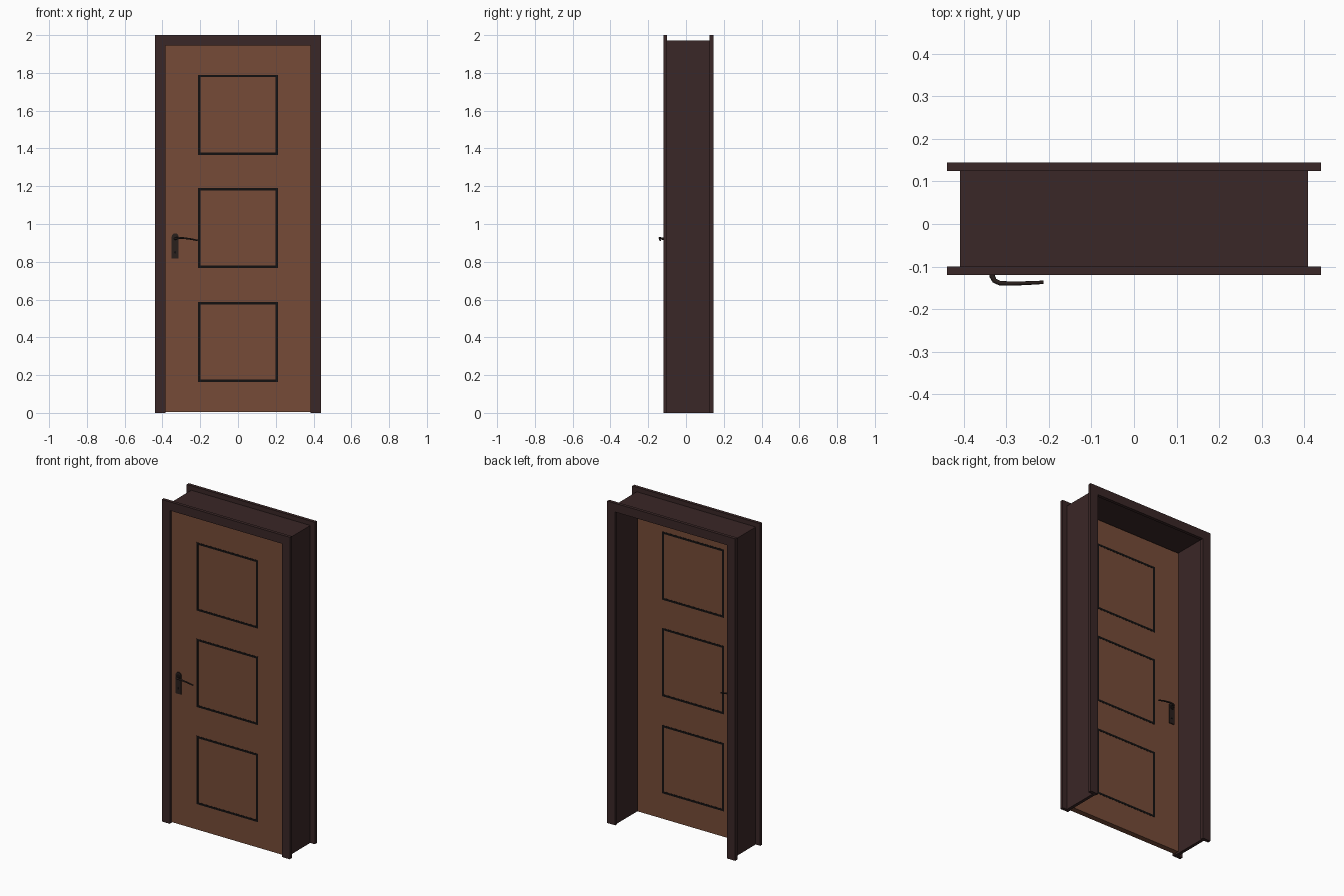
import bpy, bmesh, math
from mathutils import Matrix, Vector

cube = bpy.data.objects.get("Cube")
if cube:
    bpy.data.objects.remove(cube, do_unlink=True)


def material(name, rgb):
    m = bpy.data.materials.new(name)
    m.use_nodes = True
    col = (*rgb, 1)
    m.diffuse_color = col
    m.node_tree.nodes["Principled BSDF"].inputs["Base Color"].default_value = col
    return m


FRAME = material("dark frame wood", (0.042, 0.020, 0.020))
WOOD = material("brown door wood", (0.180, 0.070, 0.039))
LINE = material("black groove", (0.006, 0.005, 0.005))
METAL = material("dark bronze", (0.022, 0.014, 0.012))


def add(name, bm, mat, smooth=False):
    bmesh.ops.recalc_face_normals(bm, faces=bm.faces)
    me = bpy.data.meshes.new(name)
    bm.to_mesh(me)
    bm.free()
    me.materials.append(mat)
    ob = bpy.data.objects.new(name, me)
    bpy.context.collection.objects.link(ob)
    if smooth:
        bpy.ops.object.select_all(action='DESELECT')
        ob.select_set(True)
        bpy.context.view_layer.objects.active = ob
        bpy.ops.object.shade_smooth_by_angle(angle=math.radians(40))
    return ob


def extrude_xz(bm, outline, y0, y1):
    """Extrude an x-z outline from y0 to y1."""
    face = bm.faces.new([bm.verts.new((x, y0, z)) for x, z in outline])
    ext = bmesh.ops.extrude_face_region(bm, geom=[face])["geom"]
    bmesh.ops.translate(bm, vec=(0, y1 - y0, 0),
                        verts=[v for v in ext if isinstance(v, bmesh.types.BMVert)])


def rect(x0, x1, z0, z1):
    return [(x0, z0), (x1, z0), (x1, z1), (x0, z1)]


def surround(name, outer, inner, top, under, y0, y1):
    """Two posts and a head as one piece, open at the floor."""
    bm = bmesh.new()
    extrude_xz(bm, [(-outer, 0), (-outer, top), (outer, top), (outer, 0),
                    (inner, 0), (inner, under), (-inner, under), (-inner, 0)], y0, y1)
    return add(name, bm, FRAME)


# Door surround
surround("front_casing", 0.44, 0.385, 2.0, 1.946, -0.12, -0.10)
surround("back_casing", 0.44, 0.385, 2.0, 1.946, 0.125, 0.145)
surround("jamb", 0.409, 0.39, 1.972, 1.951, -0.10, 0.125)

# Door leaf
FRONT, BACK = -0.105, -0.07
bm = bmesh.new()
extrude_xz(bm, rect(-0.384, 0.384, 0.006, 1.945), FRONT, BACK)
add("door_leaf", bm, WOOD)

# Square panel outlines on both faces
W, HALF = 0.013, 0.212
for side, y, out in (("front", FRONT, -0.001), ("back", BACK, 0.001)):
    bm = bmesh.new()
    for zc in (0.376, 0.979, 1.578):
        z0, z1 = zc - HALF, zc + HALF
        for r in (rect(-HALF, HALF, z0, z0 + W), rect(-HALF, HALF, z1 - W, z1),
                  rect(-HALF, -HALF + W, z0 + W, z1 - W),
                  rect(HALF - W, HALF, z0 + W, z1 - W)):
            extrude_xz(bm, r, y, y + out)
    add(side + "_panel_lines", bm, LINE)


def disc(bm, x, z, radius, y0, y1):
    pts = [(x + radius * math.cos(a * math.tau / 20), z + radius * math.sin(a * math.tau / 20))
           for a in range(20)]
    extrude_xz(bm, pts, y0, y1)


# Handles: rounded plate, rosette, keyhole and curved lever
HX, HZ = -0.333, 0.922
for side, y, s in (("front", FRONT, -1), ("back", BACK, 1)):
    bm = bmesh.new()
    arc = [math.pi * i / 10 for i in range(11)]
    plate = [(HX + 0.018 * math.cos(a), 0.933 + 0.018 * math.sin(a)) for a in arc]
    plate += [(HX - 0.018, 0.817), (HX + 0.018, 0.817)]
    extrude_xz(bm, plate, y, y + s * 0.006)
    disc(bm, HX, HZ, 0.013, y + s * 0.006, y + s * 0.012)
    add(side + "_handle_plate", bm, METAL, True)

    bm = bmesh.new()
    disc(bm, HX, 0.85, 0.006, y + s * 0.006, y + s * 0.007)
    add(side + "_keyhole", bm, LINE)

    path = [(HX, 0.008, HZ), (HX, 0.018, HZ), (HX + 0.005, 0.028, HZ + 0.002),
            (HX + 0.018, 0.034, HZ + 0.004), (HX + 0.04, 0.035, HZ + 0.004),
            (HX + 0.08, 0.034, HZ - 0.001), (HX + 0.12, 0.032, HZ - 0.009)]
    path = [Vector((x, y + s * d, z)) for x, d, z in path]
    bm = bmesh.new()
    rings = []
    for i, p in enumerate(path):
        t = path[min(i + 1, len(path) - 1)] - path[max(i - 1, 0)]
        across = t.cross(Vector((0, 0, 1))).normalized()
        up = across.cross(t).normalized()
        r = 0.007 - 0.0005 * i
        rings.append([bm.verts.new(p + r * (across * math.cos(k * math.tau / 10)
                                            + up * math.sin(k * math.tau / 10)))
                      for k in range(10)])
    for a, b in zip(rings, rings[1:]):
        for k in range(10):
            n = (k + 1) % 10
            bm.faces.new((a[k], a[n], b[n], b[k]))
    bm.faces.new(rings[0])
    bm.faces.new(rings[-1])
    add(side + "_handle_lever", bm, METAL, True)
